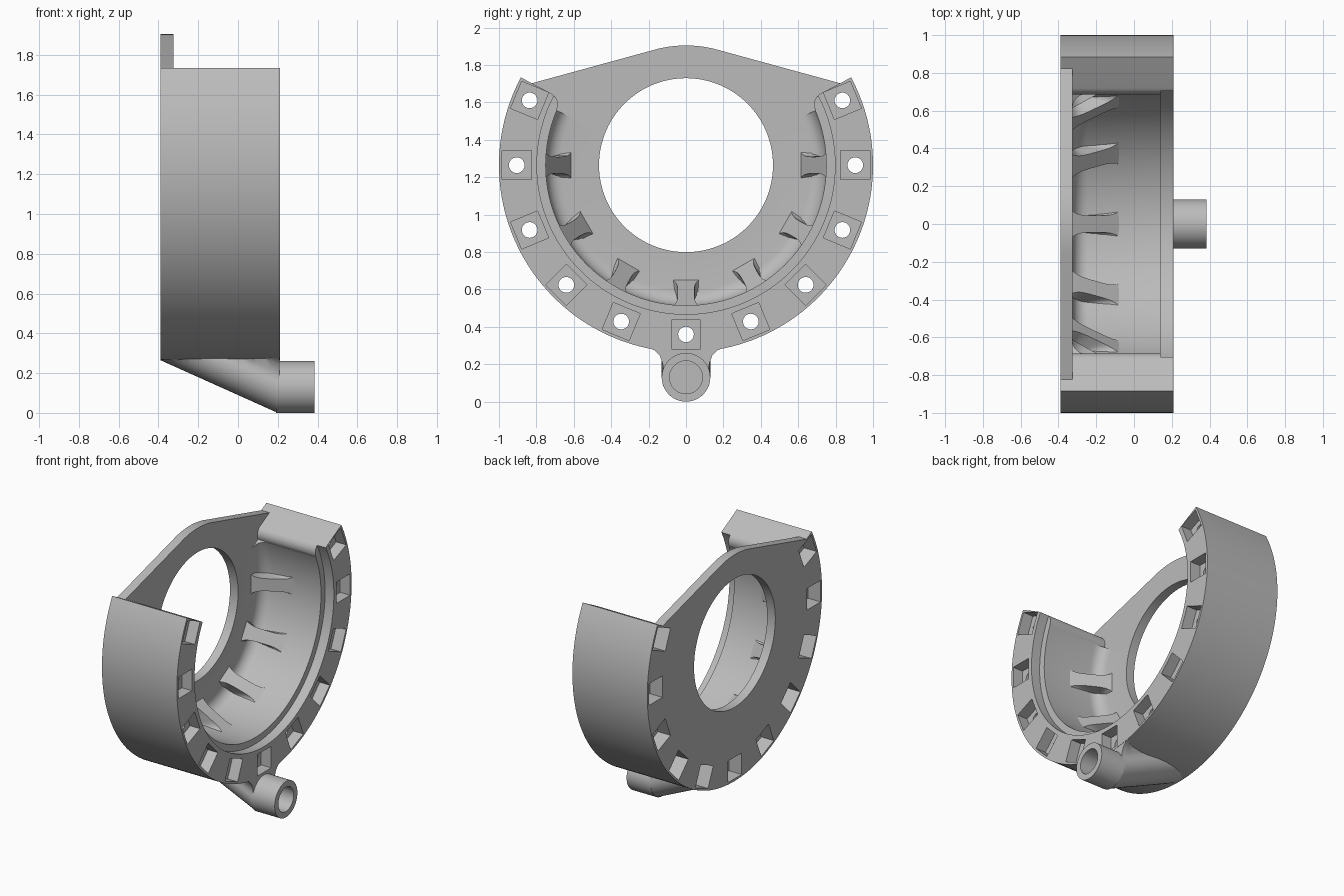
import bpy, bmesh, math
from math import sin, cos, radians, sqrt

if "Cube" in bpy.data.objects:
    bpy.data.objects.remove(bpy.data.objects["Cube"], do_unlink=True)

CZ = 1.264                     # height of the ring axis, which runs along x
BACK, PLATE, FRONT = -0.39, -0.325, 0.21
BORE, WALL = 0.465, 0.75
END = 28                       # angle of the open ring ends

grey = bpy.data.materials.new("plain_grey")
grey.use_nodes = True
grey.diffuse_color = (0.5, 0.5, 0.5, 1)
grey.node_tree.nodes["Principled BSDF"].inputs["Base Color"].default_value = (0.5, 0.5, 0.5, 1)


def polar(r, deg):
    return r * cos(radians(deg)), CZ + r * sin(radians(deg))


def finish(name, bm):
    bmesh.ops.recalc_face_normals(bm, faces=bm.faces)
    mesh = bpy.data.meshes.new(name)
    bm.to_mesh(mesh)
    bm.free()
    mesh.materials.append(grey)
    ob = bpy.data.objects.new(name, mesh)
    bpy.context.collection.objects.link(ob)
    return ob


def loft(bm, sections, closed=False):
    """Skin a row of equal-length closed sections, capping open ends."""
    rows = [[bm.verts.new(p) for p in s] for s in sections]
    n = len(rows[0])
    pairs = list(zip(rows, rows[1:])) + ([(rows[-1], rows[0])] if closed else [])
    for a, b in pairs:
        for i in range(n):
            j = (i + 1) % n
            bm.faces.new((a[i], a[j], b[j], b[i]))
    if not closed:
        bm.faces.new(rows[0])
        bm.faces.new(rows[-1])


def prism(bm, outline, x0, x1):
    loft(bm, [[(x, y, z) for y, z in outline] for x in (x0, x1)])


def lathe(bm, profile, cz, a0, a1, steps):
    full = abs(a1 - a0) >= 360
    angles = [radians(a0 + (a1 - a0) * i / steps) for i in range(steps + (not full))]
    loft(bm, [[(x, r * cos(a), cz + r * sin(a)) for x, r in profile] for a in angles], full)


def cut(ob, cutter_bm):
    cutter = finish("cutter", cutter_bm)
    cutter.hide_render = True
    mod = ob.modifiers.new("cut", "BOOLEAN")
    mod.operation, mod.solver, mod.object = "DIFFERENCE", "EXACT", cutter
    deps = bpy.context.evaluated_depsgraph_get()
    mesh = bpy.data.meshes.new_from_object(ob.evaluated_get(deps))
    ob.modifiers.clear()
    ob.data = mesh
    bpy.data.objects.remove(cutter, do_unlink=True)


# Open ring with its back plate and a filleted inner corner
F = 0.08
fillet = [(PLATE + F - F * sin(radians(a)), WALL - F + F * cos(radians(a)))
          for a in range(0, 91, 15)]
section = [(BACK, BORE), (BACK, 1), (FRONT, 1), (FRONT, 0.797), (0.14, 0.797),
           (0.14, WALL)] + fillet + [(PLATE, BORE)]
bm = bmesh.new()
lathe(bm, section, CZ, END, -180 - END, 118)
ring = finish("ring_housing", bm)

# Rounded inner corners at the ring ends
R = 0.065
corner = [(WALL + R + R * cos(radians(a)), -R + R * sin(radians(a))) for a in range(180, 89, -10)]
corner += [(WALL + R, 0.03), (0.6, 0.03), (0.6, -R)]
bm = bmesh.new()
ca, sa = cos(radians(END)), sin(radians(END))
for side in (1, -1):
    prism(bm, [(side * (u * ca - v * sa), CZ + u * sa + v * ca) for u, v in corner], PLATE, 0.3)
cut(ring, bm)

# Bolt holes, then square pockets on both faces
bolt_angles = [22.5 * i for i in range(-9, 2)]
bm = bmesh.new()
for a in bolt_angles:
    y, z = polar(0.905, a)
    prism(bm, [(y + 0.042 * cos(radians(t)), z + 0.042 * sin(radians(t)))
               for t in range(0, 360, 15)], -0.5, 0.5)
cut(ring, bm)
bm = bmesh.new()
for a in bolt_angles:
    y, z = polar(0.905, a)
    square = [(y + 0.11 * cos(radians(a + t)), z + 0.11 * sin(radians(a + t)))
              for t in (45, 135, 225, 315)]
    prism(bm, square, FRONT - 0.08, 0.3)
    prism(bm, square, -0.5, BACK + 0.1)
cut(ring, bm)

# Upper web of the back plate, between the ring ends
web = [polar(0.933, END)]
web += [polar(0.64, 76.2 + 27.6 * i / 12) for i in range(13)]
web += [polar(0.933, 180 - END)]
web += [polar(BORE, a) for a in range(180 - END, END - 1, -2)]
bm = bmesh.new()
prism(bm, web, BACK, PLATE)
upper = finish("upper_web", bm)

# Gusset ribs with flared ends
bm = bmesh.new()
for k in range(7):
    a = radians(-30 * k)

    def place(x, r, w):
        return x, r * cos(a) - w * sin(a), CZ + r * sin(a) + w * cos(a)
    sections = []
    for i in range(13):
        t = i / 12
        w = 0.045 + 0.028 * abs(2 * t - 1) ** 4
        x, r = -0.07 - 0.262 * t, 0.755 - 0.145 * t
        sections.append([place(x, r, -w), place(x, r, w),
                         place(-0.35, 0.78, w), place(-0.35, 0.78, -w)])
    loft(bm, sections)
ribs = finish("gusset_ribs", bm)

# Sloping lug body, flared into the ring
half = [(0.13 * cos(radians(t)), 0.13 + 0.13 * sin(radians(t))) for t in range(-90, 21, 10)]
half += [(0.125, 0.205), (0.14, 0.245), (0.17, 0.275), (0.21, 0.292), (0.25, 0.31)]
half += [(0.05 * i, 0.4) for i in range(4, 0, -1)]
outline = half + [(0, 0.4)] + [(-y, z) for y, z in reversed(half[1:])]


def lug_section(x, lift):
    return [(x, y, min(z + lift, CZ - sqrt(0.985 ** 2 - y * y))) for y, z in outline]


bm = bmesh.new()
sections = [lug_section(BACK + 0.002 + 0.588 * i / 16, 0.264 * (1 - i / 16)) for i in range(17)]
loft(bm, sections + [lug_section(FRONT - 0.002, 0)])
lug = finish("lug_body", bm)

# Round socket on the lug
bm = bmesh.new()
lathe(bm, [(0.19, 0.001), (0.19, 0.13), (0.385, 0.13), (0.385, 0.088),
           (0.215, 0.088), (0.215, 0.001)], 0.13, 0, 360, 48)
socket = finish("lug_socket", bm)

# Smooth curved walls, keep edges sharp
bpy.ops.object.select_all(action="DESELECT")
for ob in (ring, upper, ribs, lug, socket):
    ob.select_set(True)
bpy.context.view_layer.objects.active = ring
bpy.ops.object.shade_smooth_by_angle(angle=radians(30))
